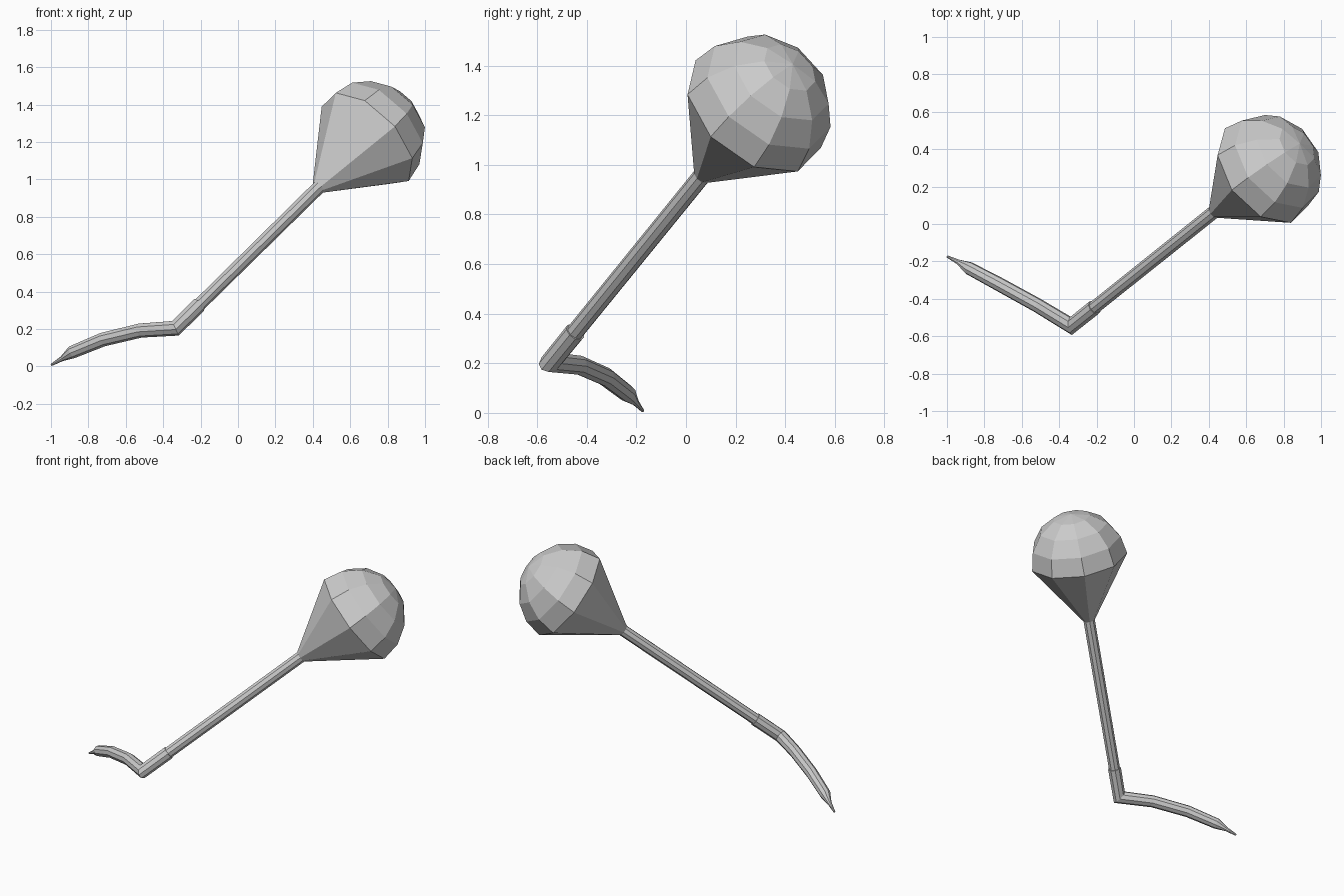
import bpy, bmesh, math
from mathutils import Vector

if "Cube" in bpy.data.objects:
    bpy.data.objects.remove(bpy.data.objects["Cube"])

SIDES = 9
BEND = Vector((-0.335, -0.545, 0.205))      # corner of the stem
BULB = Vector((0.692, 0.275, 1.215))        # centre of the dome
RADIUS = 0.314
AXIS = (BULB - BEND).normalized()


def tube(name, points, radii, start):
    """Sweep a faceted ring along points, mitring the corners."""
    pts = [Vector(p) for p in points]
    dirs = [(b - a).normalized() for a, b in zip(pts, pts[1:])]
    ref = Vector(start)
    bm = bmesh.new()
    rings = []
    for i, (p, r) in enumerate(zip(pts, radii)):
        d = dirs[max(i - 1, 0)]
        nxt = dirs[min(i, len(dirs) - 1)]
        if i > 1:
            ref = dirs[i - 2].rotation_difference(d) @ ref
        u = (ref - d * ref.dot(d)).normalized()
        v = d.cross(u)
        plane = (d + nxt).normalized()
        ring = []
        for k in range(SIDES):
            a = 2 * math.pi * k / SIDES
            o = (u * math.cos(a) + v * math.sin(a)) * r
            o -= d * (o.dot(plane) / d.dot(plane))
            ring.append(bm.verts.new(p + o))
        rings.append(ring)
    for a, b in zip(rings, rings[1:]):
        for k in range(SIDES):
            j = (k + 1) % SIDES
            bm.faces.new((a[k], a[j], b[j], b[k]))
    bm.faces.new(rings[0][::-1])
    bm.faces.new(rings[-1])
    bmesh.ops.remove_doubles(bm, verts=bm.verts, dist=0.0005)
    bmesh.ops.recalc_face_normals(bm, faces=bm.faces)
    mesh = bpy.data.meshes.new(name)
    bm.to_mesh(mesh)
    bm.free()
    obj = bpy.data.objects.new(name, mesh)
    bpy.context.collection.objects.link(obj)
    return obj


start = Vector((0.45, 0.37, 1.39)) - BULB

# Bulb: cone rising from the neck, closed by a half dome
steps = [math.radians(22.5 * i) for i in range(5)]
tube("bulb",
     [BULB - AXIS * 0.425] + [BULB + AXIS * RADIUS * math.sin(a) for a in steps],
     [0.037] + [max(RADIUS * math.cos(a), 0.0001) for a in steps], start)

# Long straight stem
tube("stem", [BEND + AXIS * 0.19, BULB - AXIS * 0.42], [0.036, 0.037], start)

# Thicker socket, bent into the drooping lower arm with its pointed tip
tube("lower_arm",
     [BEND + AXIS * 0.2, BEND, (-0.52, -0.433, 0.193), (-0.72, -0.323, 0.145),
      (-0.885, -0.235, 0.077), (-0.94, -0.203, 0.042), (-0.998, -0.174, 0.008)],
     [0.042, 0.041, 0.039, 0.038, 0.035, 0.014, 0.006], start)
